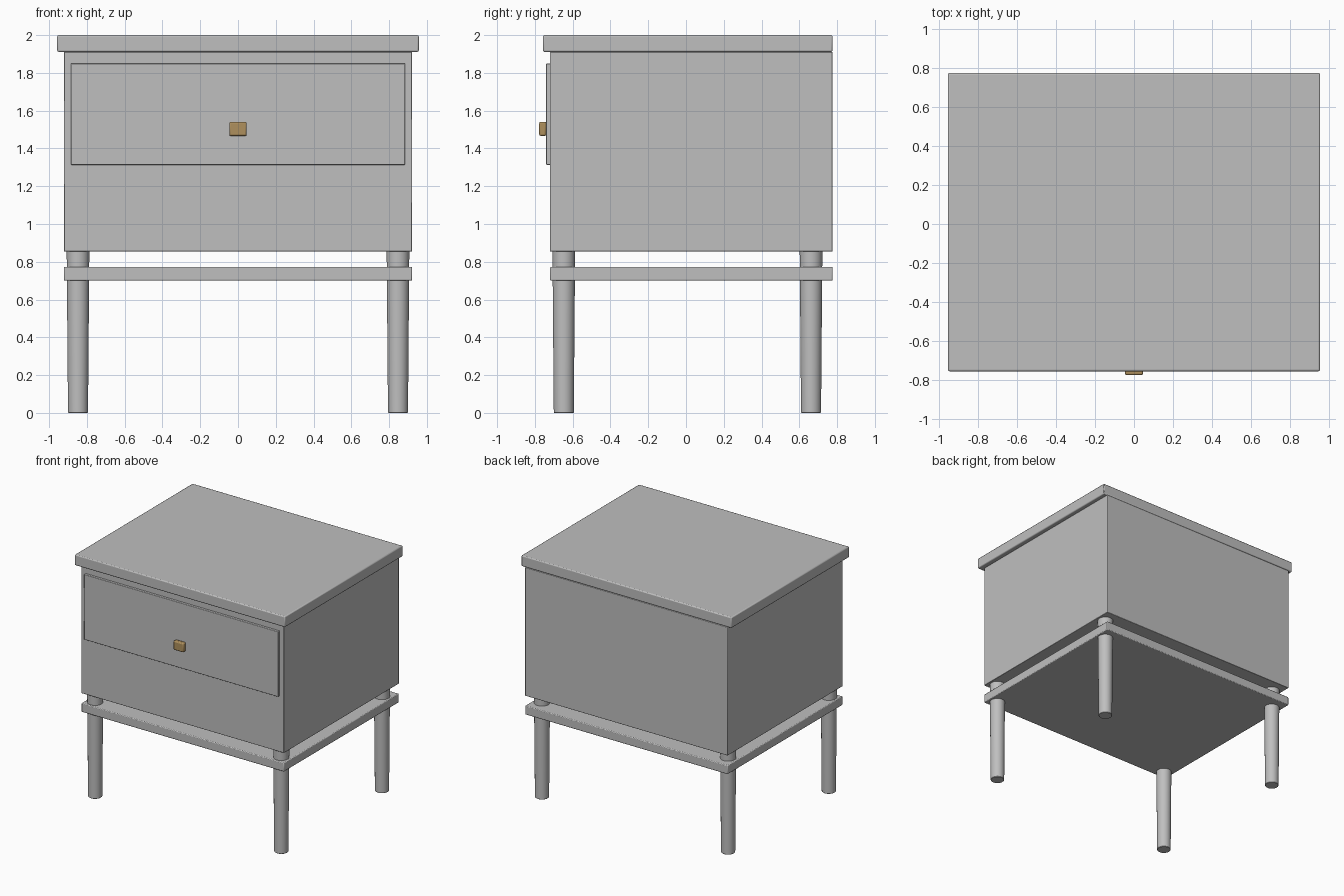
import bpy
from math import radians
from mathutils import Vector

cube = bpy.data.objects.get("Cube")
if cube:
    bpy.data.objects.remove(cube, do_unlink=True)


def material(name, colour):
    mat = bpy.data.materials.new(name)
    mat.use_nodes = True
    mat.diffuse_color = (*colour, 1)
    mat.node_tree.nodes["Principled BSDF"].inputs["Base Color"].default_value = (*colour, 1)
    return mat


grey = material("painted grey", (0.52, 0.52, 0.52))
brass = material("aged brass", (0.43, 0.28, 0.11))


def finish(obj, name, mat, bevel, segments=2):
    obj.name = name
    obj.data.materials.append(mat)
    mod = obj.modifiers.new("soft edges", 'BEVEL')
    mod.width = bevel
    mod.segments = segments
    mod.limit_method = 'ANGLE'
    mod.angle_limit = radians(40)
    bpy.ops.object.shade_smooth_by_angle(angle=radians(30))


def box(name, low, high, mat=grey, bevel=0.006):
    low, high = Vector(low), Vector(high)
    bpy.ops.mesh.primitive_cube_add(size=1, location=(low + high) / 2)
    obj = bpy.context.object
    obj.scale = high - low
    bpy.ops.object.transform_apply(location=False, rotation=False, scale=True)
    finish(obj, name, mat, bevel)


def leg(name, x, y, top=0.86):
    bpy.ops.mesh.primitive_cone_add(vertices=32, radius1=0.053, radius2=0.06,
                                    depth=top, location=(x, y, top / 2))
    finish(bpy.context.object, name, grey, 0.003, 1)


# Cabinet and overhanging top, flush at the back
box("cabinet_body", (-0.922, -0.72, 0.854), (0.922, 0.776, 1.911), bevel=0.004)
box("table_top", (-0.957, -0.757, 1.911), (0.957, 0.776, 2.0), bevel=0.008)

# Drawer front and pull
box("drawer_front", (-0.884, -0.74, 1.313), (0.884, -0.715, 1.85), bevel=0.004)
box("drawer_knob", (-0.046, -0.777, 1.467), (0.046, -0.74, 1.541), brass, 0.008)

# Lower shelf pierced by four tapered legs
box("lower_shelf", (-0.922, -0.72, 0.70), (0.922, 0.776, 0.773), bevel=0.006)
for side, x in (("left", 0.847), ("right", -0.847)):
    for end, y in (("front", -0.647), ("back", 0.662)):
        leg(f"{end}_{side}_leg", x, y)
